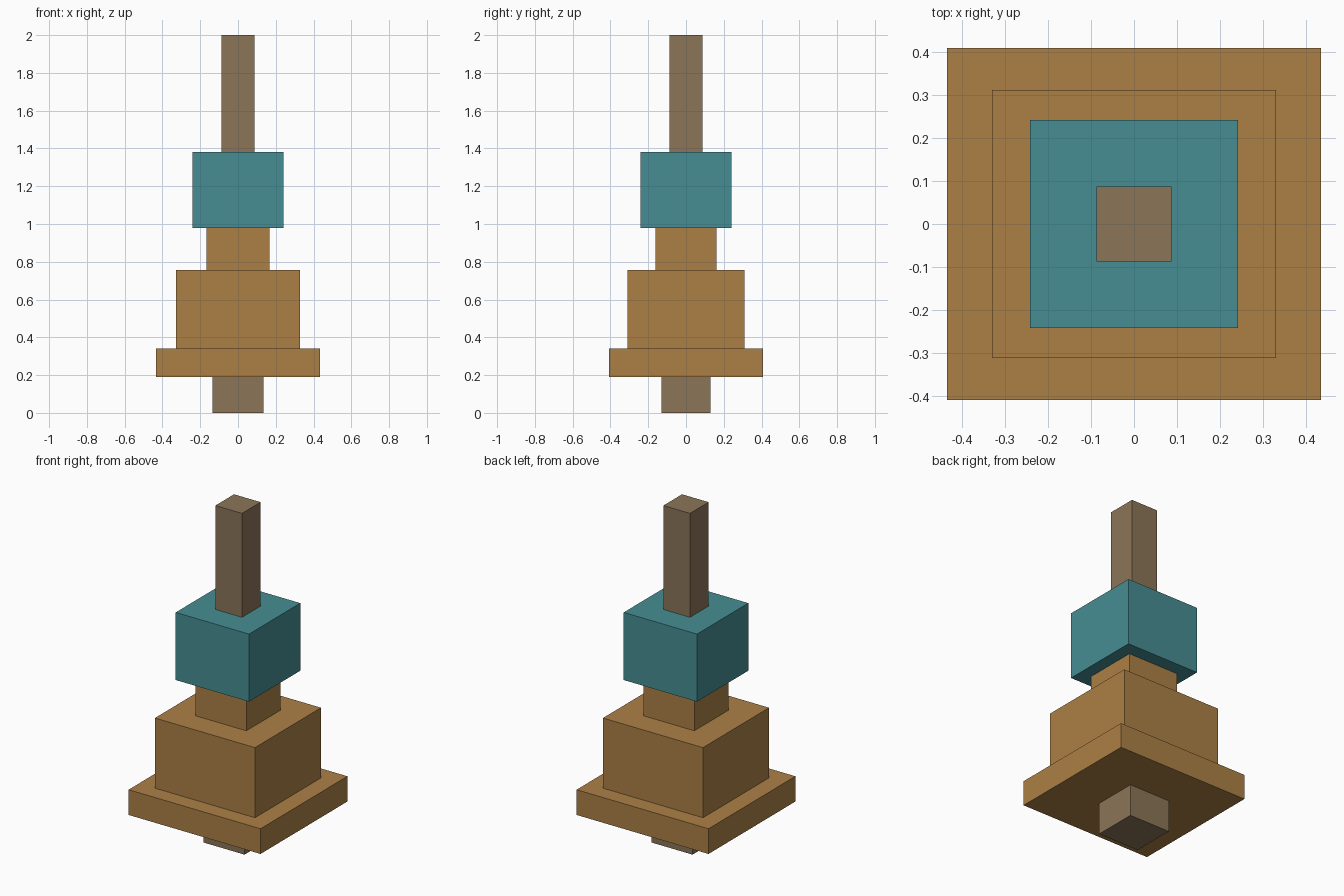
import bpy

cube = bpy.data.objects.get("Cube")
if cube:
    bpy.data.objects.remove(cube, do_unlink=True)


def make_material(name, rgb):
    mat = bpy.data.materials.new(name)
    mat.use_nodes = True
    color = (*rgb, 1)
    mat.diffuse_color = color
    mat.node_tree.nodes["Principled BSDF"].inputs["Base Color"].default_value = color
    return mat


def make_block(name, width, depth, bottom, top, mat):
    bpy.ops.mesh.primitive_cube_add(size=1, location=(0, 0, (bottom + top) / 2))
    block = bpy.context.object
    block.name = name
    block.scale = (width, depth, top - bottom)
    bpy.ops.object.transform_apply(location=False, rotation=False, scale=True)
    block.data.materials.append(mat)
    return block


ochre = make_material("ochre", (0.413, 0.216, 0.061))
teal = make_material("teal", (0.061, 0.27, 0.292))
taupe = make_material("taupe", (0.258, 0.178, 0.098))

# Stack from the ground up
make_block("bottom_peg", 0.27, 0.262, 0, 0.19, taupe)
make_block("base_plate", 0.868, 0.817, 0.19, 0.34, ochre)
make_block("main_body", 0.658, 0.621, 0.34, 0.757, ochre)
make_block("neck", 0.336, 0.323, 0.757, 0.98, ochre)
make_block("upper_block", 0.482, 0.482, 0.98, 1.382, teal)
make_block("top_post", 0.175, 0.175, 1.382, 2, taupe)
